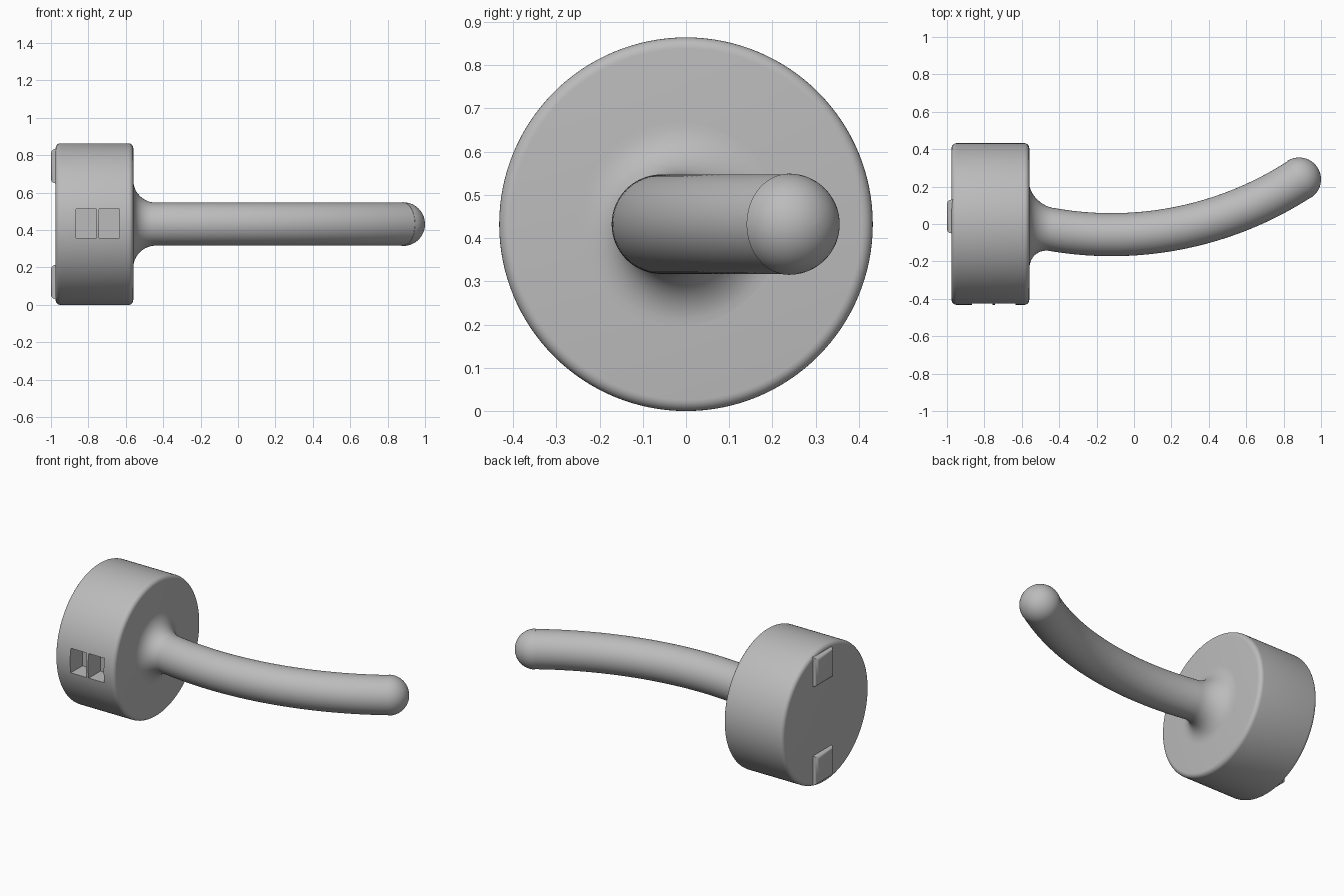
import bpy, bmesh
from math import sin, cos, asin, sqrt, pi, tau
from mathutils import Vector, Matrix

cube = bpy.data.objects.get("Cube")
if cube:
    bpy.data.objects.remove(cube, do_unlink=True)

AXIS_Z = 0.432
grey = bpy.data.materials.new("plain grey")
grey.use_nodes = True
colour = (0.5, 0.5, 0.5, 1)
grey.diffuse_color = colour
grey.node_tree.nodes["Principled BSDF"].inputs["Base Color"].default_value = colour


def make_object(name, bm):
    bmesh.ops.recalc_face_normals(bm, faces=bm.faces)
    mesh = bpy.data.meshes.new(name)
    bm.to_mesh(mesh)
    bm.free()
    mesh.materials.append(grey)
    ob = bpy.data.objects.new(name, mesh)
    bpy.context.collection.objects.link(ob)
    return ob


def activate(ob):
    bpy.ops.object.select_all(action='DESELECT')
    ob.select_set(True)
    bpy.context.view_layer.objects.active = ob


def smooth(ob):
    activate(ob)
    bpy.ops.object.shade_smooth_by_angle(angle=0.6)


def sweep(name, stations, sides):
    """Skin circles given as (x, y, heading, radius) and cap both ends."""
    bm = bmesh.new()
    rings = []
    for x, y, heading, r in stations:
        centre = Vector((x, y, AXIS_Z))
        side = Vector((-sin(heading), cos(heading), 0))
        up = Vector((0, 0, 1))
        rings.append([bm.verts.new(centre + r * (cos(t) * side + sin(t) * up))
                      for t in (tau * i / sides for i in range(sides))])
    for a, b in zip(rings, rings[1:]):
        for i in range(sides):
            j = (i + 1) % sides
            bm.faces.new((a[i], a[j], b[j], b[i]))
    bm.faces.new(rings[0])
    bm.faces.new(rings[-1])
    return make_object(name, bm)


def box(name, x, y, z):
    """Box from three (low, high) ranges."""
    bm = bmesh.new()
    size = [hi - lo for lo, hi in (x, y, z)]
    mid = [(hi + lo) / 2 for lo, hi in (x, y, z)]
    bmesh.ops.create_cube(bm, size=1, matrix=Matrix.LocRotScale(mid, None, size))
    return make_object(name, bm)


# Round base drum with rounded rims
X0, X1, R, RIM = -0.975, -0.56, 0.432, 0.026
quarter = [i * pi / 12 for i in range(7)]
stations = [(X0 + RIM * (1 - sin(t)), 0, 0, R - RIM * (1 - cos(t)))
            for t in reversed(quarter)]
stations += [(X1 - RIM * (1 - sin(t)), 0, 0, R - RIM * (1 - cos(t)))
             for t in quarter]
drum = sweep("base_drum", stations, 128)

# Two square sockets cut into the front of the drum
for x in ((-0.867, -0.757), (-0.742, -0.633)):
    cutter = box("socket_cutter", x, (-0.5, -0.31), (0.358, 0.512))
    cutter.hide_render = True
    cut = drum.modifiers.new("socket", 'BOOLEAN')
    cut.operation = 'DIFFERENCE'
    cut.solver = 'EXACT'
    cut.object = cutter
    activate(drum)
    bpy.ops.object.modifier_apply(modifier=cut.name)
    bpy.data.objects.remove(cutter, do_unlink=True)
smooth(drum)

# Curved arm: fillet at the drum, circular arc, round tip
ARC, LOW_X, LOW_Y, THICK, FLARE = 1.85, -0.12, -0.057, 0.115, 0.12
TIP_X, TIP_R = 0.883, 0.117


def arm_station(x):
    heading = asin((x - LOW_X) / ARC)
    y = LOW_Y + ARC * (1 - cos(heading))
    near = max(0, 1 - (x - X1) / FLARE)
    radius = THICK + FLARE * (1 - sqrt(1 - near * near))
    return (x, y - 0.012 * near, heading * (1 - near), radius)


stations = [arm_station(X1 + FLARE * (1 - cos(t))) for t in
            (i * pi / 24 for i in range(13))]
start = X1 + FLARE
stations += [arm_station(start + (TIP_X - start) * i / 40) for i in range(1, 41)]
tx, ty, heading, _ = stations[-1]
stations += [(tx + cos(heading) * TIP_R * sin(t), ty + sin(heading) * TIP_R * sin(t),
              heading, TIP_R * cos(t)) for t in (i * pi / 24.2 for i in range(13))]
smooth(sweep("curved_arm", stations, 64))

# Two chamfered locating tabs on the back of the drum
for name, sign in (("upper_tab", 1), ("lower_tab", -1)):
    z = AXIS_Z + sign * 0.31
    tab = box(name, (-1.0, -0.96), (-0.05, 0.13), (z - 0.092, z + 0.092))
    bm = bmesh.new()
    bm.from_mesh(tab.data)
    outer = [e for e in bm.edges if all(v.co.x < -0.99 for v in e.verts)]
    bmesh.ops.bevel(bm, geom=outer, offset=0.024, segments=3, affect='EDGES', profile=0.5)
    bm.to_mesh(tab.data)
    bm.free()
    smooth(tab)
